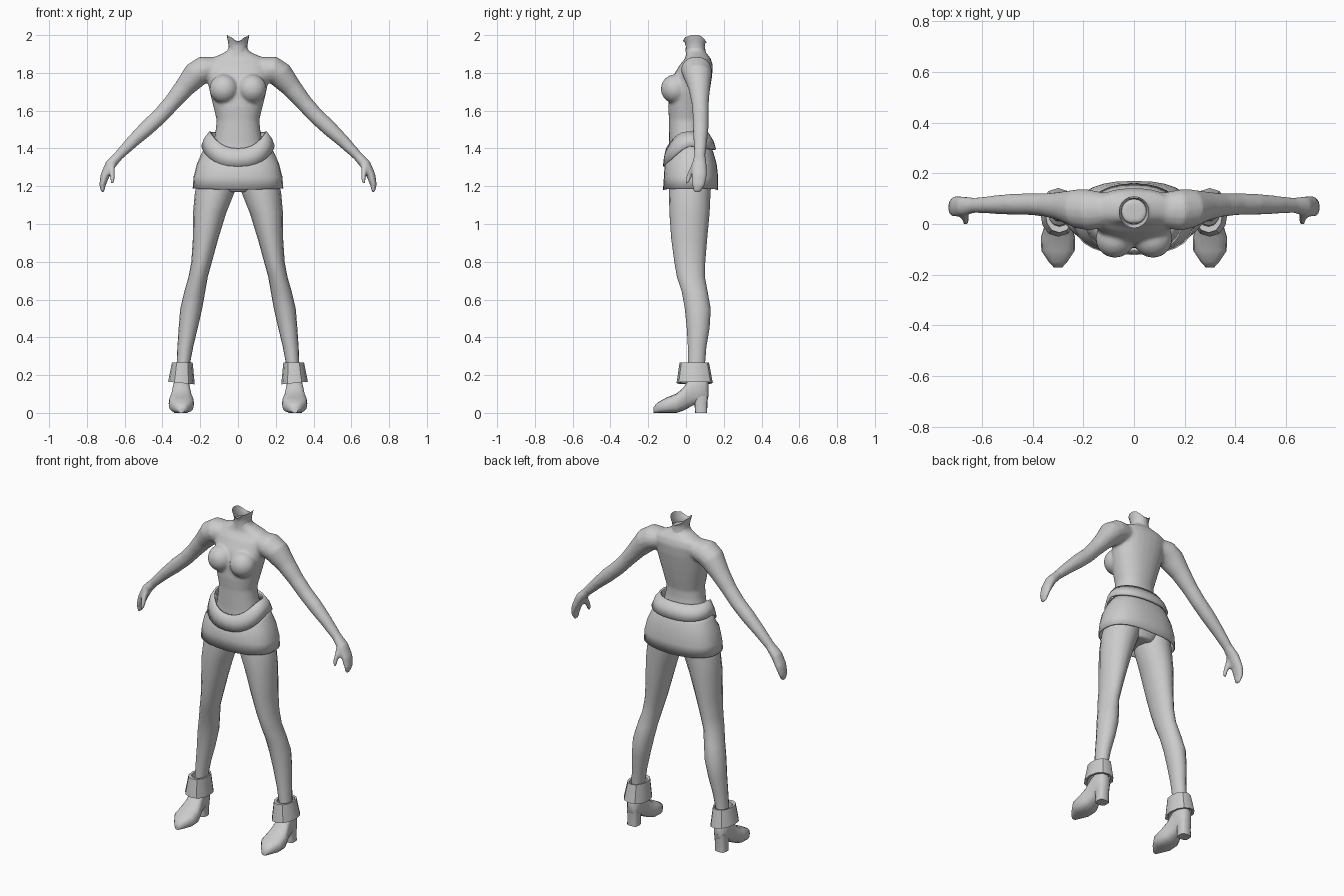
import bpy, bmesh, math
from mathutils import Vector, Matrix

if "Cube" in bpy.data.objects:
    bpy.data.objects.remove(bpy.data.objects["Cube"])

grey = bpy.data.materials.new("plain_grey")
grey.diffuse_color = (0.6, 0.6, 0.6, 1)
grey.use_nodes = True
grey.node_tree.nodes["Principled BSDF"].inputs["Base Color"].default_value = grey.diffuse_color
X, Y, Z = Vector((1, 0, 0)), Vector((0, 1, 0)), Vector((0, 0, 1))


def oval(c, u, v, a, b, n, power):
    """Points of a superellipse around c in the plane of u and v."""
    pts = []
    for i in range(n):
        t = 2 * math.pi * i / n
        cs, sn = math.cos(t), math.sin(t)
        pts.append(c + u * a * math.copysign(abs(cs) ** (2 / power), cs)
                   + v * b * math.copysign(abs(sn) ** (2 / power), sn))
    return pts


def skin(bm, rings, caps=True):
    """Bridge consecutive rings of points with quads."""
    vs = [[bm.verts.new(p) for p in r] for r in rings]
    n = len(vs[0])
    for r, s in zip(vs, vs[1:]):
        for i in range(n):
            bm.faces.new((r[i], r[(i + 1) % n], s[(i + 1) % n], s[i]))
    if caps:
        bm.faces.new(vs[0][::-1])
        bm.faces.new(vs[-1])


def stack(rows, n, power=2, cx=None):
    """Horizontal rings from rows (z, x0, x1, y0, y1)."""
    return [oval(Vector(((x0 + x1) / 2, (y0 + y1) / 2, z)), X, Y,
                 (x1 - x0) / 2, (y1 - y0) / 2, n, power) for z, x0, x1, y0, y1 in rows]


def tube(rows, n, side=1):
    """Rings across a path of rows (x, y, z, thickness, depth along y)."""
    cs = [Vector((side * r[0], r[1], r[2])) for r in rows]
    rings = []
    for i, r in enumerate(rows):
        t = cs[min(i + 1, len(cs) - 1)] - cs[max(i - 1, 0)]
        rings.append(oval(cs[i], t.cross(Y).normalized(), Y, r[3], r[4], n, 2))
    return rings


def finish(name, bm, angle=40, mirror=False, thick=0):
    bmesh.ops.recalc_face_normals(bm, faces=bm.faces)
    me = bpy.data.meshes.new(name)
    bm.to_mesh(me)
    bm.free()
    me.materials.append(grey)
    ob = bpy.data.objects.new(name, me)
    bpy.context.collection.objects.link(ob)
    bpy.ops.object.select_all(action='DESELECT')
    ob.select_set(True)
    bpy.context.view_layer.objects.active = ob
    bpy.ops.object.shade_smooth_by_angle(angle=math.radians(angle))
    if thick:
        m = ob.modifiers.new("thickness", 'SOLIDIFY')
        m.thickness, m.offset = thick, -1
    if mirror:
        ob.modifiers.new("mirror", 'MIRROR')
    return ob


# Upper body: torso, bust, arms and hands fused into one smooth skin
bm = bmesh.new()
torso = [(1.17, .08, -.06, .11), (1.25, .19, -.09, .14), (1.35, .155, -.095, .12),
         (1.43, .13, -.09, .105), (1.5, .118, -.09, .095), (1.55, .113, -.09, .095),
         (1.62, .13, -.095, .11), (1.7, .15, -.09, .125), (1.78, .165, -.07, .138),
         (1.84, .175, -.035, .142), (1.875, .15, -.005, .132), (1.897, .095, .0, .115),
         (1.915, .058, 0, .1), (1.94, .048, .002, .096)]
skin(bm, stack([(z, -w, w, f, b) for z, w, f, b in torso], 28, 2.2))
arm = [(.12, .055, 1.825, .06, .07), (.18, .055, 1.818, .072, .082), (.225, .06, 1.79, .07, .077),
       (.285, .07, 1.72, .054, .058), (.35, .075, 1.642, .045, .046), (.41, .078, 1.575, .043, .043),
       (.48, .078, 1.51, .042, .042), (.56, .076, 1.435, .034, .036), (.632, .073, 1.362, .026, .03),
       (.675, .07, 1.315, .029, .04), (.705, .07, 1.255, .024, .042), (.718, .066, 1.205, .017, .035),
       (.716, .06, 1.168, .009, .02)]
thumb = [(.665, .06, 1.335, .02, .02), (.668, .03, 1.28, .016, .019),
         (.664, .012, 1.24, .013, .016), (.667, .004, 1.212, .008, .01)]
for s in (-1, 1):
    skin(bm, tube(arm, 16, s))
    skin(bm, tube(thumb, 10, s))
    bmesh.ops.create_uvsphere(bm, u_segments=20, v_segments=12, radius=1, matrix=
                              Matrix.Translation((s * .075, -.058, 1.715))
                              @ Matrix.Diagonal((.077, .076, .077, 1)))
body = finish("upper_body", bm)
m = body.modifiers.new("fuse", 'REMESH')
m.mode, m.voxel_size, m.use_smooth_shade = 'VOXEL', .008, True
m = body.modifiers.new("soften", 'SMOOTH')
m.factor, m.iterations = .5, 8

# Open flared neck rim
bm = bmesh.new()
rings = stack([(1.91, -.056, .056, -.003, .105), (1.94, -.049, .049, -.001, .099),
               (1.965, -.053, .053, -.008, .104), (2, -.06, .06, -.016, .11)], 20)
for p in rings[-1]:
    p.z = 1.955 + .045 * min(1, abs(p.x) / .055) ** 1.5 + (.012 if p.y < 0 else 0)
skin(bm, rings, caps=False)
finish("neck_rim", bm, 60)

# Legs
bm = bmesh.new()
leg = [(1.27, .005, .2, -.085, .14), (1.17, .018, .228, -.09, .13), (1.06, .062, .238, -.088, .125),
       (.92, .105, .239, -.078, .112), (.8, .138, .247, -.062, .102), (.72, .16, .262, -.048, .1),
       (.64, .174, .285, -.022, .115), (.55, .19, .306, -.006, .131), (.45, .213, .314, .004, .125),
       (.35, .237, .321, .01, .108), (.25, .256, .325, .01, .1), (.15, .265, .335, .01, .1)]
skin(bm, stack(leg, 16))
finish("legs", bm, 60, mirror=True)

# Boots: foot lofted from toe to heel counter
bm = bmesh.new()
foot = [(-.172, .016, 0, .03), (-.15, .036, 0, .055), (-.105, .066, 0, .08), (-.05, .067, 0, .102),
        (-.015, .056, .012, .132), (.02, .046, .03, .185), (.06, .042, .05, .2),
        (.1, .038, .06, .19), (.118, .022, .085, .16)]
skin(bm, [oval(Vector((.3, y, (a + b) / 2)), X, Z, w, (b - a) / 2, 16, 2.7) for y, w, a, b in foot])
finish("boots", bm, 50, mirror=True)

# Boot heels
bm = bmesh.new()
skin(bm, stack([(0, .268, .338, .048, .112), (.05, .268, .336, .045, .113),
                (.11, .265, .338, .03, .119)], 12, 3.5))
finish("boot_heels", bm, 50, mirror=True)

# Boot cuffs
bm = bmesh.new()
rings = stack([(.2, .25, .34, -.005, .112), (.264, .25, .338, -.01, .11), (.266, .24, .35, -.034, .122),
               (.158, .229, .37, -.05, .142), (.16, .245, .355, -.033, .127), (.2, .25, .34, -.005, .112)], 12, 2.2)
for r in rings[3:5]:
    for p in r:
        p.z += (p.x - .3) * .1
skin(bm, rings, caps=False)
bmesh.ops.remove_doubles(bm, verts=bm.verts, dist=.0005)
finish("boot_cuffs", bm, 35, mirror=True)

# Skirt: open shell with a slightly dipping hem
bm = bmesh.new()
rings = stack([(1.188, -.24, .24, -.122, .17), (1.25, -.235, .235, -.117, .17),
               (1.32, -.217, .217, -.113, .162), (1.38, -.19, .19, -.103, .145),
               (1.43, -.16, .16, -.093, .122)], 28, 2.5)
for p in rings[0]:
    p.z += .008 * (abs(p.x) / .24) - .008
for r in rings[3:]:
    for p in r:
        p.z -= .05 * max(0, -p.y / .1)
skin(bm, rings, caps=False)
finish("skirt", bm, 50, thick=.006)

# Waistband: dips to a shallow V at the front
bm = bmesh.new()
rings = stack([(.0, -.194, .194, -.122, .16), (.5, -.18, .18, -.117, .146), (1, -.152, .152, -.106, .118)], 28, 2.3)
for k, r in enumerate(rings):
    for i, p in enumerate(r):
        f = -math.sin(2 * math.pi * i / 28)
        low = 1.415 - (.11 * f ** 1.2 if f > 0 else -.02 * f)
        top = 1.49 - (.09 * f ** 1.8 if f > 0 else -.005 * f)
        p.z = low + (top - low) * k / 2
skin(bm, rings, caps=False)
finish("waistband", bm, 50, thick=.012)
